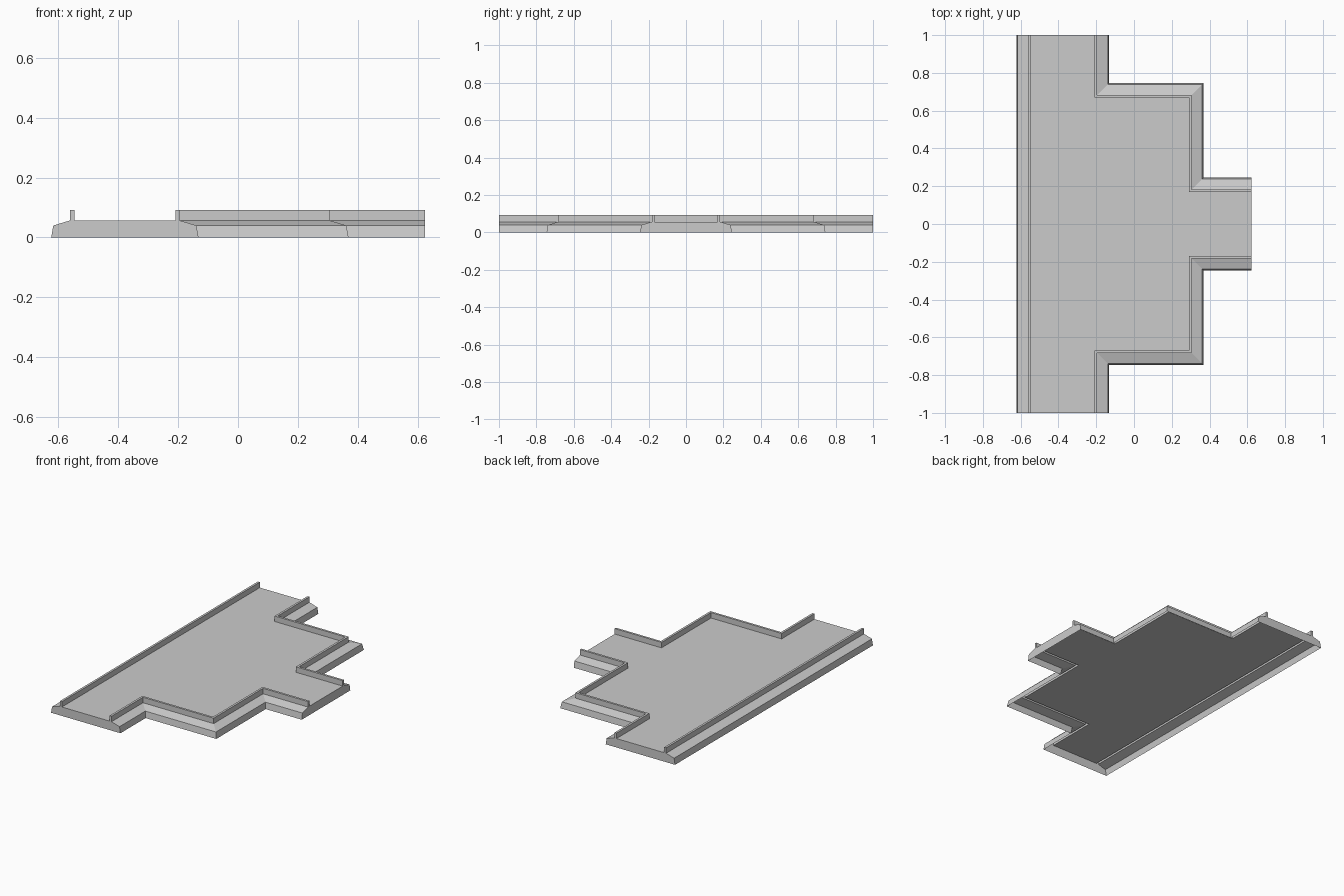
import bpy, bmesh
from mathutils import Vector

if "Cube" in bpy.data.objects:
    bpy.data.objects.remove(bpy.data.objects["Cube"])

HALF = 0.2455            # half width of a walkway at its foot
AXIS = -0.3772           # centre line of the long walkway
END = 0.6227             # half extent in x
X1, X2 = AXIS + HALF, AXIS + HALF + 0.5
Y1, Y2 = HALF, HALF + 0.5

# edge section as (inset, height): wall, sloped shoulder, raised kerb
SECTION = [(0, 0), (0.007, 0.04), (0.063, 0.057),
           (0.063, 0.092), (0.077, 0.092), (0.077, 0.057)]

# stepped outline on the right back, its mirror on the front, straight left side
back_path = [(END, Y1), (X2, Y1), (X2, Y2), (X1, Y2), (X1, 1)]
front_path = [(x, -y) for x, y in reversed(back_path)]
left_path = [(-END, 1), (-END, -1)]


def inset(path, d):
    """Offset an axis-aligned open path to its left with mitred corners."""
    pts = [Vector(p) for p in path]
    dirs = [(b - a).normalized() for a, b in zip(pts, pts[1:])]
    left = [Vector((-v.y, v.x)) for v in dirs]
    out = []
    for i, p in enumerate(pts):
        if i in (0, len(pts) - 1):
            out.append(p + left[min(i, len(left) - 1)] * d)
        else:
            out.append(p + (left[i - 1] + left[i]) * d)
    return out


def rows_for(path):
    return [[(p.x, p.y, z) for p in inset(path, d)] for d, z in SECTION]


def make(name, faces):
    bm = bmesh.new()
    for f in faces:
        bm.faces.new([bm.verts.new(c) for c in f])
    bmesh.ops.remove_doubles(bm, verts=bm.verts, dist=1e-5)
    me = bpy.data.meshes.new(name)
    bm.to_mesh(me)
    bm.free()
    ob = bpy.data.objects.new(name, me)
    bpy.context.collection.objects.link(ob)


# stepped and straight edges
paths = [("back_edge", back_path), ("left_edge", left_path), ("front_edge", front_path)]
rows = [rows_for(p) for _, p in paths]
for (name, _), r in zip(paths, rows):
    make(name, [(lo[i], lo[i + 1], hi[i + 1], hi[i])
                for lo, hi in zip(r, r[1:]) for i in range(len(lo) - 1)])

# floor inside the kerbs; underside stays open
make("floor", [[c for r in rows for c in r[-1]]])

# flat end walls closing the three walkway openings
for k, name in enumerate(("back_end", "front_end", "right_end")):
    a, b = rows[k], rows[(k + 1) % 3]
    ring = [row[-1] for row in a] + [row[0] for row in reversed(b)]
    make(name, [ring[::-1]])
